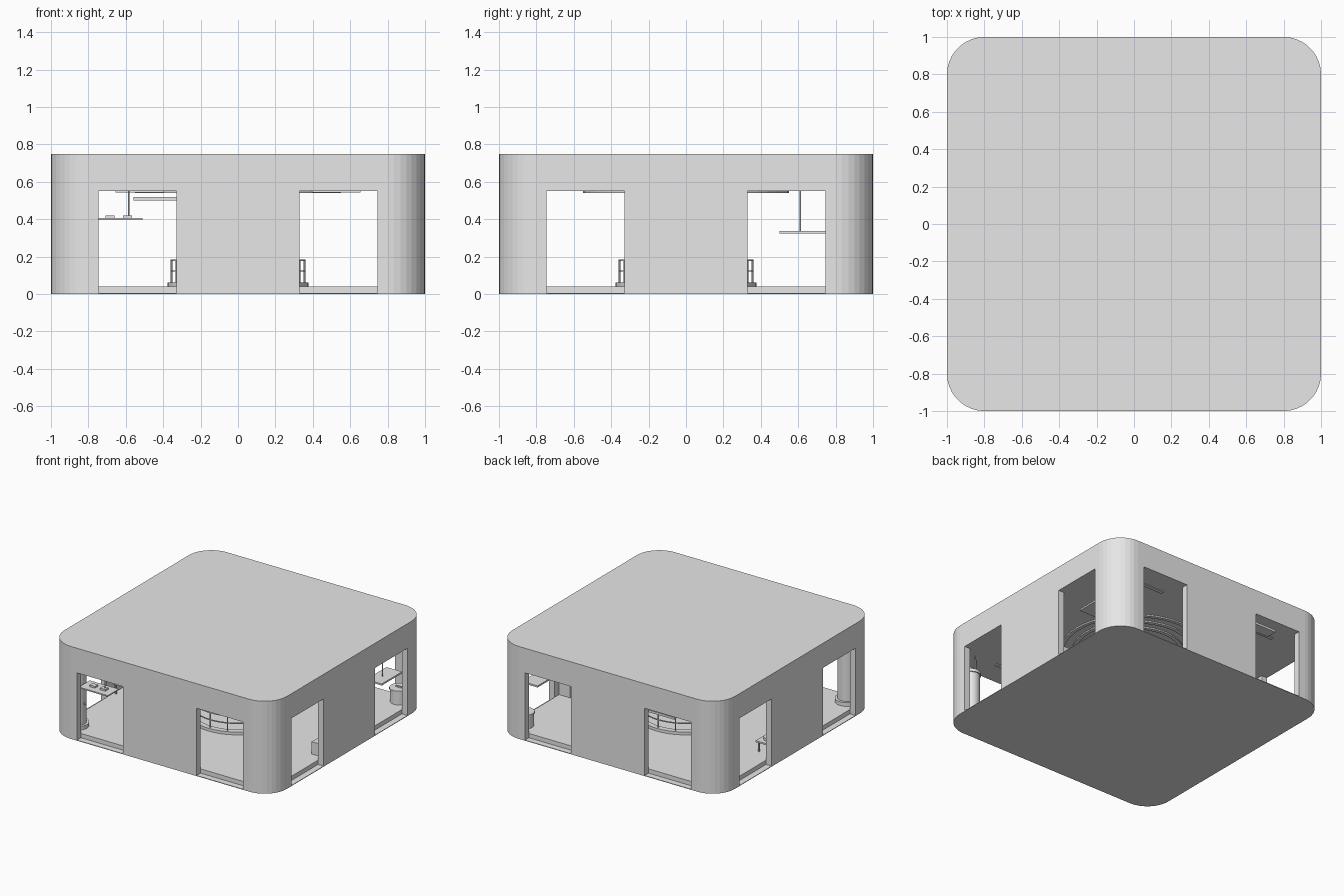
import bpy, bmesh, math
from mathutils import Vector, Matrix

if "Cube" in bpy.data.objects:
    bpy.data.objects.remove(bpy.data.objects["Cube"])

grey = bpy.data.materials.new("light grey")
grey.diffuse_color = (0.8, 0.8, 0.8, 1)
grey.use_nodes = True
grey.node_tree.nodes["Principled BSDF"].inputs["Base Color"].default_value = grey.diffuse_color


def finish(name, bm):
    bmesh.ops.recalc_face_normals(bm, faces=bm.faces)
    me = bpy.data.meshes.new(name)
    bm.to_mesh(me)
    bm.free()
    ob = bpy.data.objects.new(name, me)
    me.materials.append(grey)
    bpy.context.collection.objects.link(ob)
    return ob


def add_prism(bm, pts, z0, z1):
    lo = [bm.verts.new((x, y, z0)) for x, y in pts]
    hi = [bm.verts.new((x, y, z1)) for x, y in pts]
    n = len(pts)
    bm.faces.new(lo[::-1])
    bm.faces.new(hi)
    for i in range(n):
        j = (i + 1) % n
        bm.faces.new((lo[i], lo[j], hi[j], hi[i]))


def add_box(bm, x0, x1, y0, y1, z0, z1):
    add_prism(bm, [(x0, y0), (x1, y0), (x1, y1), (x0, y1)], z0, z1)


def box(name, *b):
    bm = bmesh.new()
    add_box(bm, *b)
    return finish(name, bm)


def circle(cx, cy, r, n):
    return [(cx + r * math.cos(2 * math.pi * i / n), cy + r * math.sin(2 * math.pi * i / n)) for i in range(n)]


def smooth(ob):
    for p in ob.data.polygons:
        p.use_smooth = abs(p.normal.z) < 0.9
    ob.data.set_sharp_from_angle(angle=math.radians(35))


def cylinder(name, x, y, r, z0, z1, n=32):
    bm = bmesh.new()
    add_prism(bm, circle(x, y, r, n), z0, z1)
    ob = finish(name, bm)
    if n > 12:
        smooth(ob)
    return ob


def ring(name, r0, r1, z0, z1, n=48):
    # Flat annulus with square section
    bm = bmesh.new()
    loops = [[bm.verts.new((x, y, z)) for x, y in circle(0, 0, r, n)]
             for r, z in ((r0, z0), (r1, z0), (r1, z1), (r0, z1))]
    for k in range(4):
        a, b = loops[k], loops[(k + 1) % 4]
        for i in range(n):
            j = (i + 1) % n
            bm.faces.new((a[i], a[j], b[j], b[i]))
    return finish(name, bm)


def arc(r, reverse=False, n=9):
    # Quarter arc about the corner centre
    pts = [(0.8 + r * math.sin(math.pi / 2 * i / n), 0.8 + r * math.cos(math.pi / 2 * i / n)) for i in range(n + 1)]
    return pts[::-1] if reverse else pts


def turn(pts, k):
    m = Matrix.Rotation(math.pi / 2 * k, 2)
    return [tuple(m @ Vector(p)) for p in pts]


def rounded_slab(name, r, z0, z1):
    pts = []
    for k in range(4):
        pts += turn(arc(r), -k)
    bm = bmesh.new()
    add_prism(bm, pts, z0, z1)
    return finish(name, bm)


# Base, raised floor and roof
OPEN_TOP, FLOOR = 0.55, 0.04
rounded_slab("base_plate", 0.2, 0, 0.005)
rounded_slab("floor", 0.15, 0.005, FLOOR)
rounded_slab("roof", 0.2, OPEN_TOP, 0.75)

# Walls: curved corners and middle panels, leaving two openings per side
bm = bmesh.new()
corner = [(0.745, 0.95), (0.745, 1)] + arc(0.2) + [(1, 0.745), (0.95, 0.745)] + arc(0.15, True)
panel = [(-0.33, 0.95), (0.33, 0.95), (0.33, 1), (-0.33, 1)]
for k in range(4):
    add_prism(bm, turn(corner, k), 0.005, OPEN_TOP)
    add_prism(bm, turn(panel, k), 0.005, OPEN_TOP)
finish("walls", bm)

# Central round railing
ring("railing_base", 0.335, 0.378, FLOOR, 0.063)
for i, z in enumerate((0.12, 0.178)):
    ring("rail_%d" % i, 0.352, 0.360, z, z + 0.007)
bm = bmesh.new()
for x, y in circle(0, 0, 0.356, 16):
    add_prism(bm, circle(x, y, 0.005, 8), 0.06, 0.18)
finish("railing_posts", bm)

# Ceiling rings and strip lights
for i, r in enumerate((0.55, 0.46, 0.37)):
    ring("ceiling_ring_%d" % i, r - 0.03, r, 0.54, OPEN_TOP)
bm = bmesh.new()
for sx in (-1, 1):
    for sy in (-1, 1):
        x = 0.525 * sx
        y = 0.8 * sy
        add_box(bm, x - 0.13, x + 0.13, y - 0.015, y + 0.015, 0.544, OPEN_TOP)
finish("strip_lights", bm)

# Front left corner: column on a round base
cylinder("column_base", -0.85, -0.85, 0.09, FLOOR, 0.07)
cylinder("column", -0.85, -0.85, 0.07, 0.07, OPEN_TOP)
box("column_knob", -0.80, -0.77, -0.86, -0.84, 0.23, 0.245)

# Front hanging shelf with small items
box("front_shelf", -0.77, -0.51, -0.94, -0.80, 0.396, 0.406)
cylinder("front_shelf_rod", -0.585, -0.87, 0.004, 0.406, OPEN_TOP, 8)
for i, x in enumerate((-0.685, -0.592)):
    box("shelf_item_%d" % i, x - 0.024, x + 0.024, -0.89, -0.85, 0.406, 0.42)

# Front right corner: cylinder hung on rods
cylinder("tall_drum", 0.85, -0.85, 0.065, FLOOR, 0.41)
cylinder("tall_drum_rim", 0.85, -0.85, 0.073, 0.40, 0.425)
bm = bmesh.new()
for x, y in circle(0.85, -0.85, 0.045, 4):
    add_prism(bm, circle(x, y, 0.005, 8), 0.42, OPEN_TOP)
finish("drum_rods", bm)

# Back right corner: low drum with lid
cylinder("low_drum", 0.85, 0.85, 0.066, FLOOR, 0.14)
cylinder("low_drum_lid", 0.85, 0.85, 0.072, 0.14, 0.155)
box("lid_handle", 0.825, 0.875, 0.843, 0.857, 0.155, 0.165)

# Side hanging shelf and high back shelf
box("side_shelf", 0.80, 0.94, 0.50, 0.76, 0.325, 0.338)
cylinder("side_shelf_rod", 0.87, 0.612, 0.004, 0.338, OPEN_TOP, 8)
box("high_shelf", -0.56, -0.06, 0.86, 0.95, 0.50, 0.518)

# Table by the left wall and cabinet by the right wall
box("table_top", -0.94, -0.80, -0.25, 0.25, 0.115, 0.128)
bm = bmesh.new()
for x in (-0.93, -0.82):
    for y in (-0.235, 0.235):
        add_box(bm, x - 0.006, x + 0.006, y - 0.006, y + 0.006, FLOOR, 0.115)
finish("table_legs", bm)
cylinder("table_bowl", -0.87, 0.17, 0.045, 0.128, 0.15)
box("cabinet", 0.85, 0.95, -0.27, 0.27, FLOOR, 0.14)
